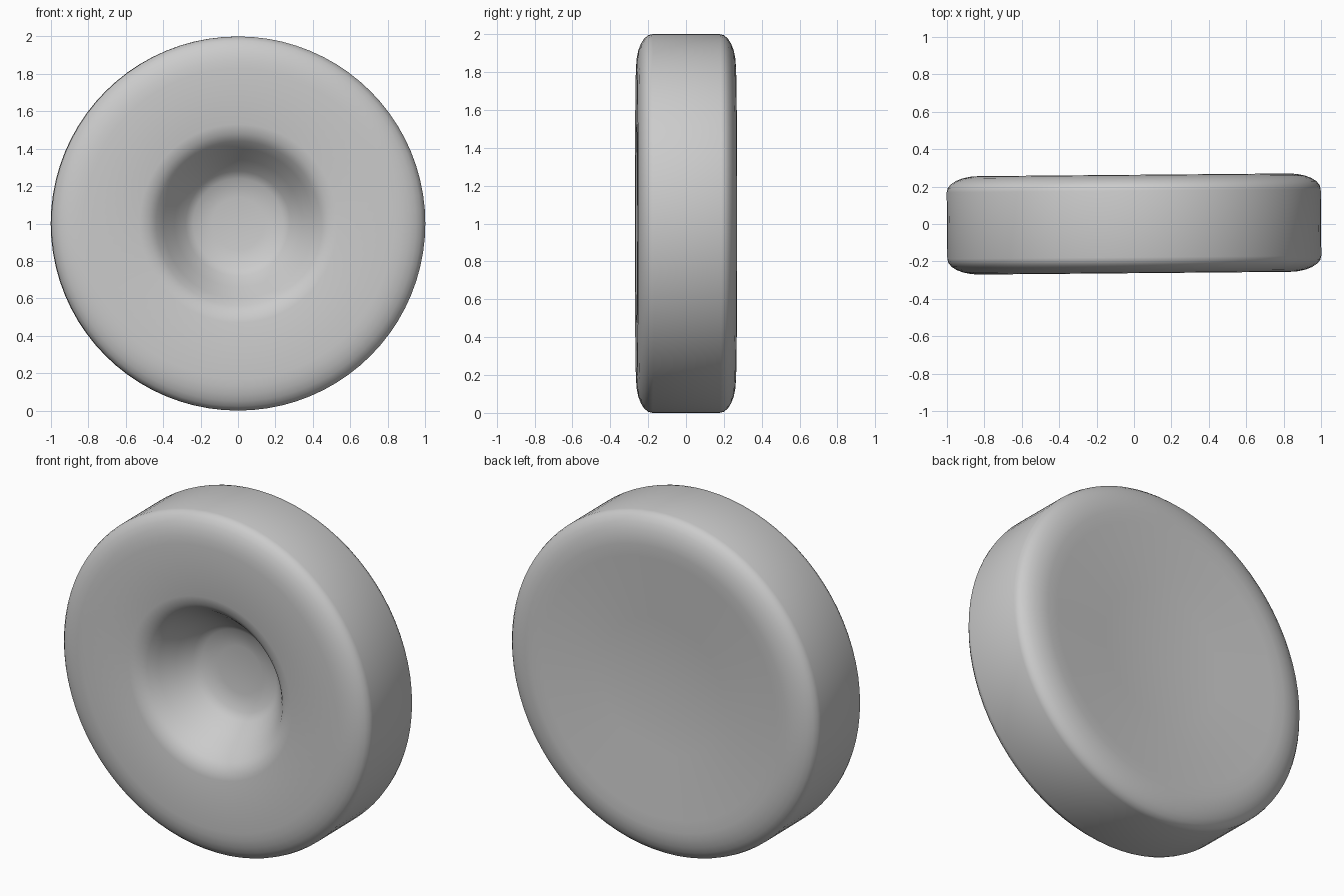
import bpy
import bmesh
import math
from mathutils import Vector

old = bpy.data.objects.get("Cube")
if old:
    bpy.data.objects.remove(old, do_unlink=True)

RADIUS = 1.0
SEGMENTS = 80


def make_material(name, color):
    mat = bpy.data.materials.new(name)
    mat.use_nodes = True
    mat.diffuse_color = color
    mat.node_tree.nodes["Principled BSDF"].inputs["Base Color"].default_value = color
    return mat


def rounded_corner(r, y, size_r, size_y, side, steps=6):
    """Elliptical edge points from the flat face (r - size_r, y) out to the tread."""
    points = []
    for i in range(steps + 1):
        a = math.pi / 2 * i / steps
        points.append((r - size_r + size_r * math.sin(a),
                       y - side * size_y * (1 - math.cos(a))))
    return points


def lathe(name, profile, mat):
    """Spin a (radius, y) profile around the wheel axis."""
    bm = bmesh.new()
    verts = [bm.verts.new((r, y, 0)) for r, y in profile]
    edges = [bm.edges.new(pair) for pair in zip(verts, verts[1:])]
    bmesh.ops.spin(bm, geom=verts + edges, cent=Vector(), axis=Vector((0, 1, 0)),
                   angle=math.tau, steps=SEGMENTS, use_merge=False)
    bmesh.ops.remove_doubles(bm, verts=bm.verts, dist=0.0005)
    bmesh.ops.recalc_face_normals(bm, faces=bm.faces)
    mesh = bpy.data.meshes.new(name)
    bm.to_mesh(mesh)
    bm.free()
    mesh.materials.append(mat)
    obj = bpy.data.objects.new(name, mesh)
    bpy.context.collection.objects.link(obj)
    return obj


# Hub dish: nearly flat floor, sloping wall, soft lip
dish = [(0, 0.03), (0.14, 0.025), (0.24, 0.01), (0.28, -0.02), (0.34, -0.09),
        (0.40, -0.17), (0.44, -0.22), (0.48, -0.25), (0.53, -0.262)]

# Flat front face, rounded tread edges, shallow hollow cone at the back
front_edge = rounded_corner(RADIUS, -0.263, 0.17, 0.085, -1)
back_edge = rounded_corner(RADIUS, 0.263, 0.17, 0.085, 1)
back_cone = [(0.76, 0.258), (0.4, 0.23), (0, 0.2)]
profile = dish + front_edge + back_edge[::-1] + back_cone

rubber = make_material("plain grey", (0.6, 0.6, 0.6, 1))
wheel = lathe("wheel", profile, rubber)
wheel.location.z = RADIUS
wheel.rotation_euler.z = math.radians(0.5)

bpy.ops.object.select_all(action='DESELECT')
wheel.select_set(True)
bpy.context.view_layer.objects.active = wheel
bpy.ops.object.shade_smooth_by_angle(angle=math.radians(50))
